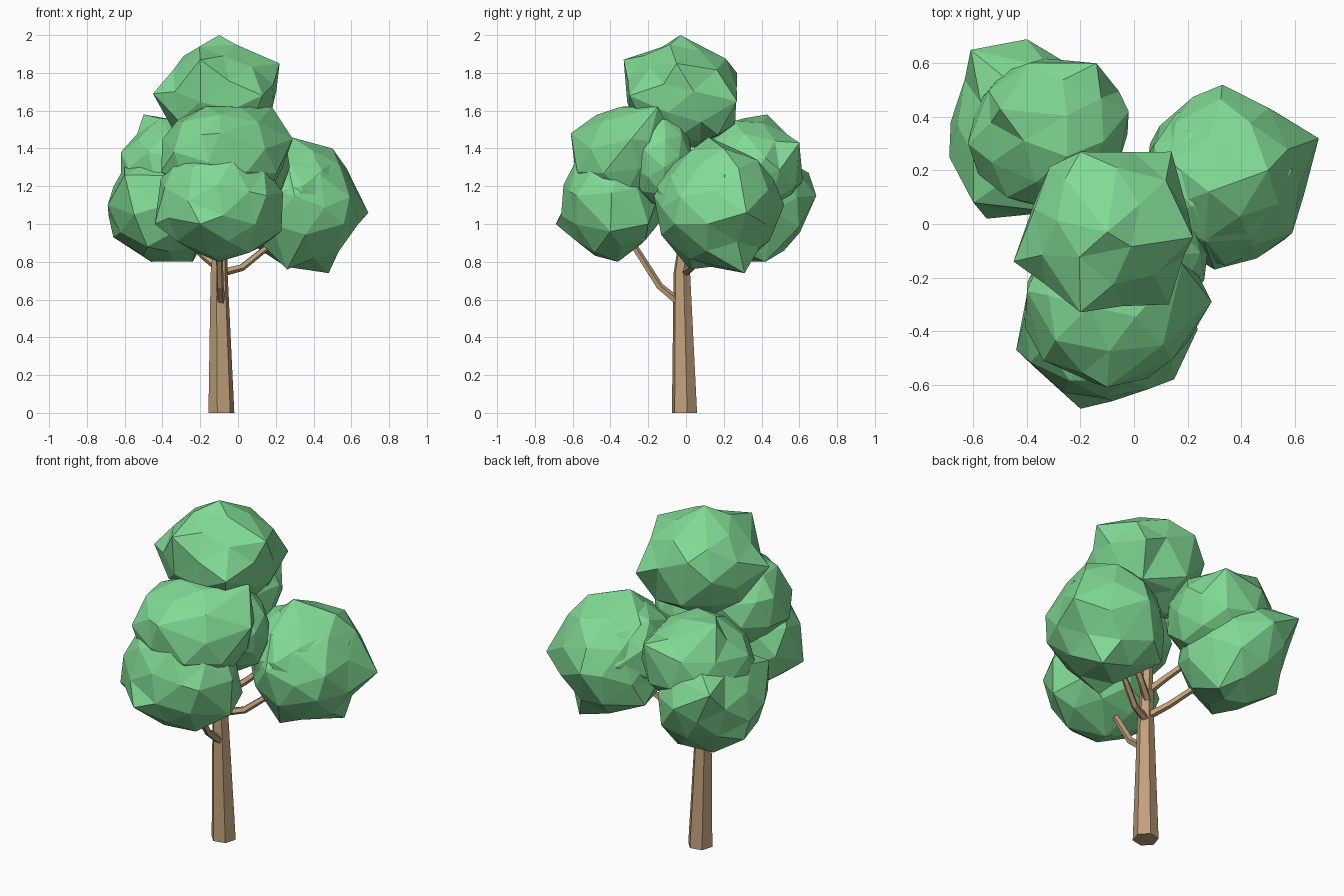
import bpy, bmesh, math, random
from mathutils import Vector, Matrix, Euler

cube = bpy.data.objects.get("Cube")
if cube:
    bpy.data.objects.remove(cube)


def make_material(name, color):
    mat = bpy.data.materials.new(name)
    mat.use_nodes = True
    mat.diffuse_color = (*color, 1)
    mat.node_tree.nodes["Principled BSDF"].inputs["Base Color"].default_value = (*color, 1)
    return mat


LEAF = make_material("leaf green", (0.22, 0.7, 0.3))
BARK = make_material("bark brown", (0.53, 0.355, 0.2))


def add_object(name, bm, mat):
    bmesh.ops.recalc_face_normals(bm, faces=bm.faces)
    mesh = bpy.data.meshes.new(name)
    bm.to_mesh(mesh)
    bm.free()
    mesh.materials.append(mat)
    obj = bpy.data.objects.new(name, mesh)
    bpy.context.collection.objects.link(obj)
    return obj


def tube(name, path, radii, sides):
    """Tapered limb along a path, with untwisted rings and closed ends."""
    bm = bmesh.new()
    pts = [Vector(p) for p in path]
    up = Vector((0, 0, 1))
    turn = up.rotation_difference(pts[-1] - pts[0])
    rings = []
    for p, r in zip(pts, radii):
        ring = []
        for k in range(sides):
            a = math.tau * (k + 0.2) / sides
            ring.append(bm.verts.new(p + turn @ Vector((math.cos(a) * r, math.sin(a) * r, 0))))
        rings.append(ring)
    for low, high in zip(rings, rings[1:]):
        for k in range(sides):
            n = (k + 1) % sides
            bm.faces.new((low[k], low[n], high[n], high[k]))
    bm.faces.new(rings[0])
    bm.faces.new(rings[-1])
    return add_object(name, bm, BARK)


def leaf_clump(name, center, size, seed, corners=()):
    """Lumpy faceted ball; the closest vertex is pulled out to each given corner."""
    rng = random.Random(seed)
    bm = bmesh.new()
    bmesh.ops.create_icosphere(bm, subdivisions=2, radius=1)
    spin = Euler([rng.uniform(0, math.tau) for _ in range(3)]).to_matrix()
    stretch = Matrix.Diagonal(Vector(size))
    for v in bm.verts:
        v.co = Vector(center) + stretch @ (spin @ v.co) * rng.uniform(0.93, 1.02)
    free = list(bm.verts)
    for corner in corners:
        target = Vector(corner)
        nearest = min(free, key=lambda v: (v.co - target).length)
        nearest.co = target
        free.remove(nearest)
    return add_object(name, bm, LEAF)


# Trunk
tube("trunk", [(-0.088, -0.008, 0), (-0.1, -0.022, 0.74), (-0.09, 0, 0.95), (-0.1, 0, 1.5)],
     [0.07, 0.046, 0.034, 0.015], 6)

# Branches reaching into each leaf clump
limbs = {
    "front_branch": [(-0.09, -0.03, 0.58), (-0.095, -0.14, 0.67), (-0.1, -0.28, 0.89), (-0.1, -0.36, 1)],
    "left_branch": [(-0.1, -0.01, 0.74), (0.02, 0.03, 0.77), (0.12, 0.08, 0.85), (0.25, 0.14, 0.95)],
    "left_upper_branch": [(-0.1, 0, 0.85), (0, 0.06, 0.92), (0.13, 0.12, 1.04)],
    "back_branch": [(-0.09, -0.01, 0.76), (-0.18, 0.07, 0.83), (-0.28, 0.17, 0.93), (-0.34, 0.25, 1)],
    "back_upper_branch": [(-0.1, 0, 0.92), (-0.16, 0.07, 0.99), (-0.26, 0.18, 1.1)],
}
for name, path in limbs.items():
    tube(name, path, [0.024, 0.02, 0.018, 0.014], 5)

# Crown
leaf_clump("top_leaves", (-0.1, -0.02, 1.68), (0.32, 0.31, 0.29), 3,
           [(-0.1, -0.03, 2), (0.22, -0.05, 1.85), (-0.45, -0.14, 1.69), (-0.2, -0.33, 1.87),
            (0.14, 0.27, 1.65), (-0.2, 0.27, 1.8), (0.13, -0.3, 1.68), (-0.15, 0.26, 1.53),
            (0.08, 0.17, 1.47)])

# Front clump
leaf_clump("front_lower_leaves", (-0.1, -0.4, 1.11), (0.34, 0.27, 0.31), 5,
           [(-0.2, -0.69, 1), (-0.1, -0.36, 0.8), (-0.44, -0.47, 1), (0.23, -0.4, 0.96),
            (0.15, -0.58, 1.15), (0.17, -0.2, 1), (-0.2, -0.17, 0.97)])
leaf_clump("front_upper_leaves", (-0.08, -0.29, 1.36), (0.35, 0.32, 0.29), 8,
           [(0.29, -0.29, 1.45), (0.18, -0.15, 1.62), (-0.1, -0.61, 1.48), (-0.4, -0.25, 1.45)])
leaf_clump("front_side_leaves", (0.08, -0.14, 1.34), (0.2, 0.19, 0.25), 23)

# Clump on the left side
leaf_clump("left_leaves", (0.34, 0.17, 1.09), (0.31, 0.34, 0.34), 11,
           [(0.69, 0.32, 1.06), (0.33, 0.52, 1.1), (0.48, 0.31, 0.74), (0.28, 0.12, 1.46),
            (0.3, -0.17, 1.15), (0.5, 0.2, 1.4), (0.06, 0.3, 0.9), (0.26, 0.02, 0.76),
            (0.56, -0.06, 1.0)])
leaf_clump("left_inner_leaves", (0.32, 0.15, 1.13), (0.3, 0.31, 0.3), 14)

# Clump at the back
leaf_clump("back_lower_leaves", (-0.4, 0.34, 1.1), (0.29, 0.33, 0.3), 17,
           [(-0.69, 0.25, 1.1), (-0.4, 0.69, 1.15), (-0.46, 0.4, 0.8), (-0.24, 0.42, 0.8),
            (-0.61, 0.65, 1.27), (-0.55, 0.02, 1.05), (-0.66, 0.4, 0.93), (-0.6, 0.08, 1.26),
            (-0.48, 0.08, 0.88)])
leaf_clump("back_upper_leaves", (-0.32, 0.34, 1.29), (0.32, 0.29, 0.28), 20,
           [(-0.5, 0.43, 1.58), (-0.02, 0.42, 1.35), (-0.14, 0.6, 1.43), (-0.62, 0.3, 1.38)])
